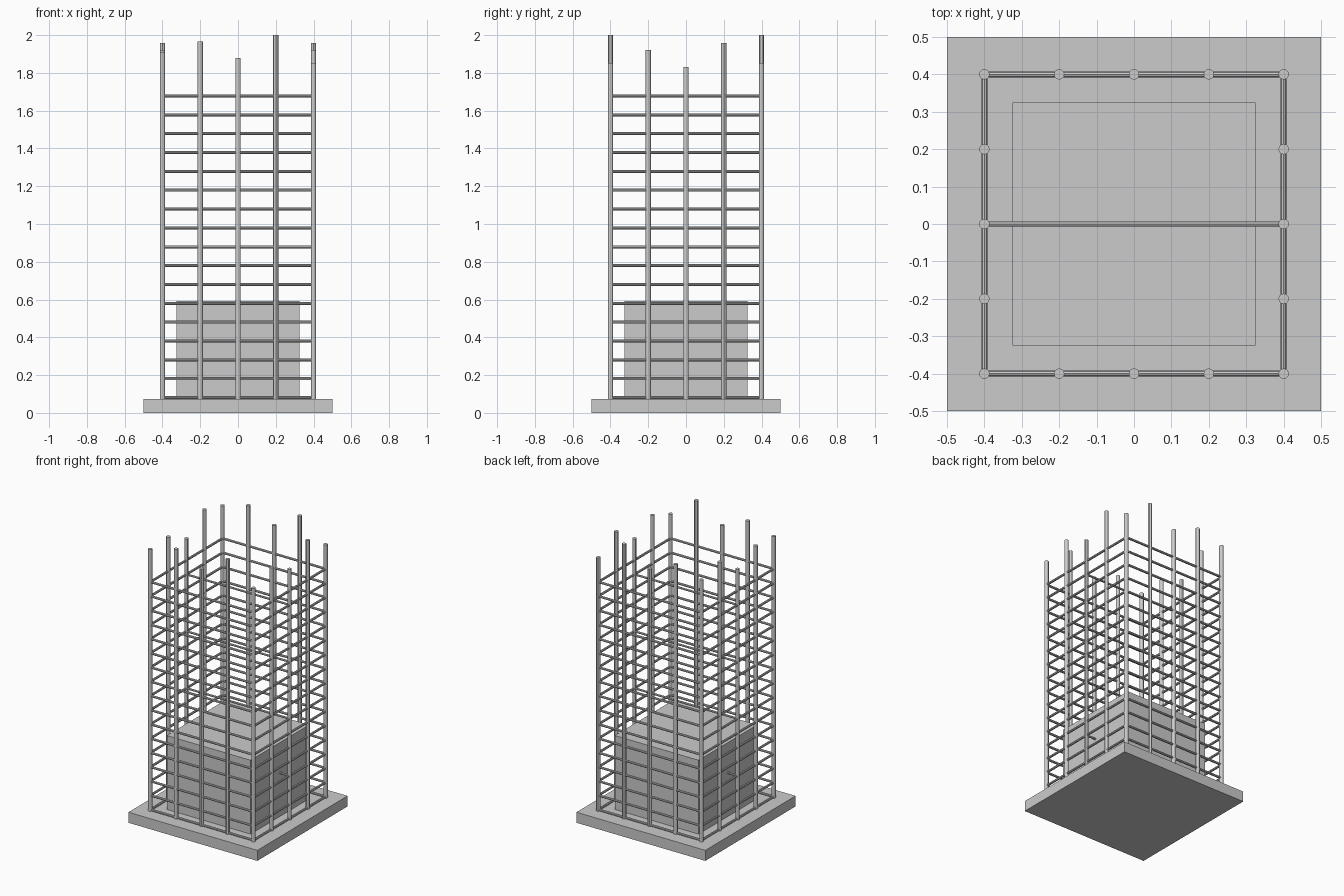
import bpy
from mathutils import Vector

if "Cube" in bpy.data.objects:
    bpy.data.objects.remove(bpy.data.objects["Cube"])

SLAB_TOP = 0.074
HALF = 0.4


def block(name, width, z0, z1):
    bpy.ops.mesh.primitive_cube_add(size=1, location=(0, 0, (z0 + z1) / 2))
    o = bpy.context.object
    o.name = name
    o.dimensions = (width, width, z1 - z0)
    bpy.ops.object.transform_apply(location=False, rotation=False, scale=True)
    return o


def rod(name, a, b, radius, sides):
    a, b = Vector(a), Vector(b)
    d = b - a
    bpy.ops.mesh.primitive_cylinder_add(vertices=sides, radius=radius,
                                        depth=d.length, location=(a + b) / 2)
    o = bpy.context.object
    o.name = name
    o.rotation_euler = d.to_track_quat('Z', 'Y').to_euler()
    bpy.ops.object.shade_smooth_by_angle()
    return o


# Footing slab and partly poured core
block("footing_slab", 1.0, 0, SLAB_TOP)
block("concrete_core", 0.65, SLAB_TOP - 0.01, 0.592)

# Vertical bars of uneven height around the perimeter
heights = {}
for s in (-HALF, HALF):
    for p, h in ((-0.2, 1.965), (0, 1.88), (0.2, 2.0)):
        heights[(p, s)] = h
    for p, h in ((-0.2, 1.92), (0, 1.832), (0.2, 1.958)):
        heights[(s, p)] = h
    heights[(-HALF, s)] = 1.91
    heights[(HALF, s)] = 1.852
for (x, y), h in heights.items():
    rod("vertical_bar", (x, y, SLAB_TOP - 0.004), (x, y, h), 0.014, 12)

# Square hoops, with a cross tie on every fourth level
corners = [(-HALF, -HALF), (HALF, -HALF), (HALF, HALF), (-HALF, HALF)]
for i in range(17):
    z = 0.081 + i * 0.0998
    for k in range(4):
        a, b = corners[k], corners[(k + 1) % 4]
        rod("hoop_side", (*a, z), (*b, z), 0.008, 8)
    if i % 4 == 3:
        rod("cross_tie", (-HALF, 0, z), (HALF, 0, z), 0.007, 8)
